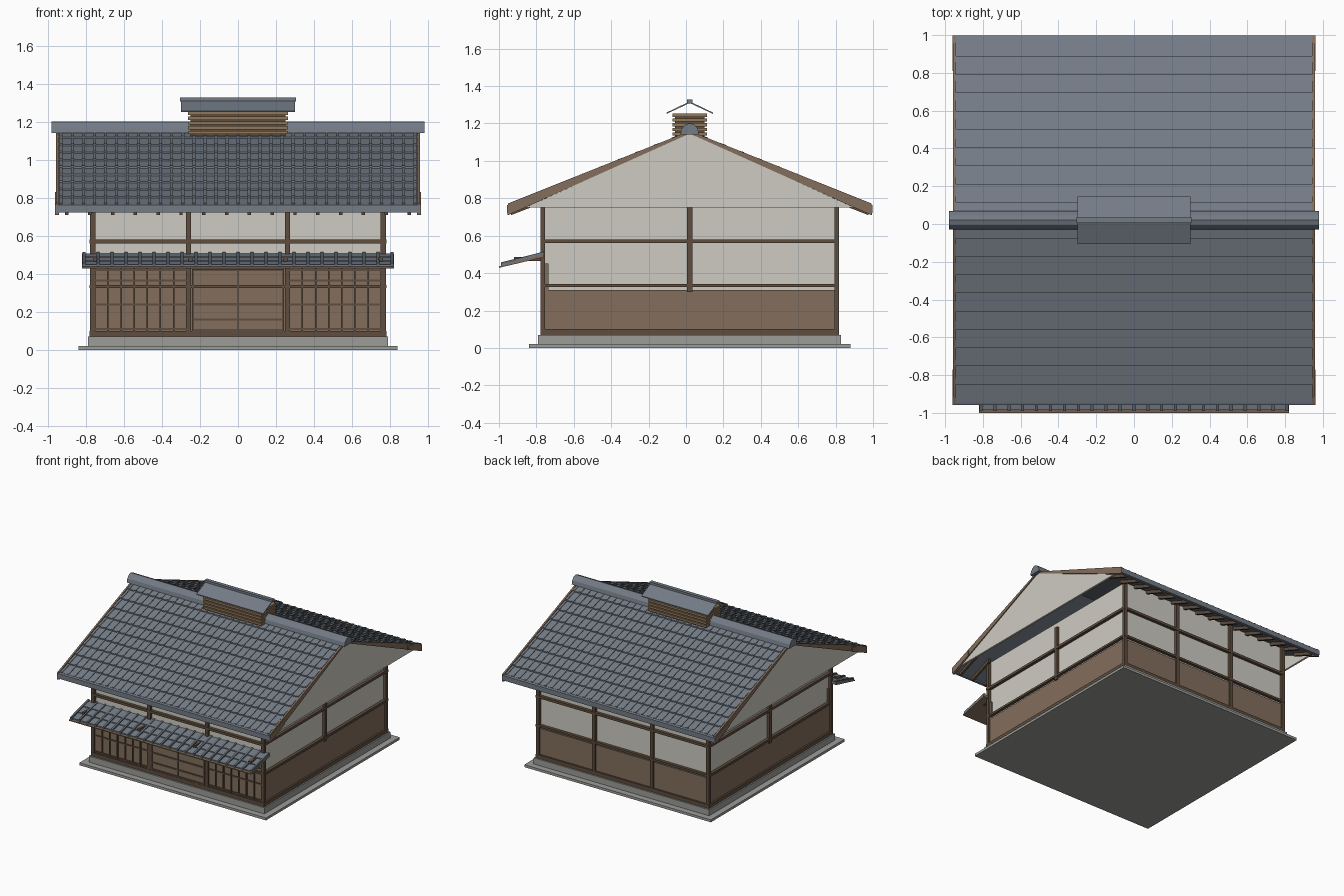
import bpy, bmesh, math

cube = bpy.data.objects.get("Cube")
if cube:
    bpy.data.objects.remove(cube, do_unlink=True)


def material(name, hex_colour):
    def linear(c):
        return c / 12.92 if c <= 0.04045 else ((c + 0.055) / 1.055) ** 2.4
    rgb = [linear(int(hex_colour[i:i + 2], 16) / 255) for i in (0, 2, 4)]
    mat = bpy.data.materials.new(name)
    mat.use_nodes = True
    mat.diffuse_color = (*rgb, 1)
    bsdf = next(n for n in mat.node_tree.nodes if n.type == "BSDF_PRINCIPLED")
    bsdf.inputs["Base Color"].default_value = (*rgb, 1)
    bsdf.inputs["Roughness"].default_value = 0.8
    return mat


SLATE = material("slate tile", "747C86")
DARK_SLATE = material("dark slate", "5F666F")
PLASTER = material("plaster", "CECBC2")
PANEL = material("wood panel", "836E5C")
TIMBER = material("dark timber", "5E4D3E")
LOUVRE = material("louvre wood", "92785A")
STONE = material("stone", "9C9D99")

MID = 0.02                      # centre of the house along y
HX, HY = 0.765, 0.785           # half size of the walls


def prism(profile, x0, x1):
    """A (y, z) outline swept along x."""
    return [[(x, y, z) for y, z in profile] for x in (x0, x1)]


def box(x0, x1, y0, y1, z0, z1):
    return prism([(y0, z0), (y1, z0), (y1, z1), (y0, z1)], x0, x1)


def part(name, mat, solids):
    bm = bmesh.new()
    for ends in solids:
        a, b = [[bm.verts.new(p) for p in ring] for ring in ends]
        bm.faces.new(a)
        bm.faces.new(b[::-1])
        for i in range(len(a)):
            j = (i + 1) % len(a)
            bm.faces.new((a[j], a[i], b[i], b[j]))
    bmesh.ops.recalc_face_normals(bm, faces=bm.faces)
    mesh = bpy.data.meshes.new(name)
    bm.to_mesh(mesh)
    bm.free()
    mesh.materials.append(mat)
    obj = bpy.data.objects.new(name, mesh)
    bpy.context.collection.objects.link(obj)
    return obj


def both_slopes(profile):
    """Outline given as (distance from ridge, z), for front and back."""
    return [[(MID + s * d, z) for d, z in profile] for s in (-1, 1)]


# Stone base
part("base_slab", STONE, [box(-0.84, 0.84, MID - 0.86, MID + 0.86, 0, 0.02)])
part("plinth", STONE, [box(-0.79, 0.79, MID - 0.81, MID + 0.81, 0.02, 0.07)])

# Walls
part("plaster_walls", PLASTER,
     [box(-HX + 0.01, HX - 0.01, MID - HY + 0.01, MID + HY - 0.01, 0.07, 0.8)])
part("lower_panelling", PANEL, [box(-HX, HX, MID - HY, MID + HY, 0.07, 0.31)])
part("front_panelling", PANEL, [box(-HX, HX, MID - HY, MID - HY + 0.03, 0.3, 0.45)])

# Timber frame: corner and middle posts, then beams all round
posts = []
for x in (-HX, -0.26, 0.26, HX):
    for y in (MID - HY, MID + HY):
        posts.append(box(x - 0.014, x + 0.014, y - 0.012, y + 0.012, 0.07, 0.8))
for x in (-HX, HX):
    posts.append(box(x - 0.012, x + 0.012, MID - 0.014, MID + 0.014, 0.3, 0.75))
part("posts", TIMBER, posts)

beams = []
for z0, z1 in ((0.07, 0.1), (0.325, 0.342), (0.56, 0.58)):
    for s in (-1, 1):
        y, x = MID + s * HY, s * HX
        beams.append(box(-HX - 0.015, HX + 0.015, y - 0.014, y + 0.014, z0, z1))
        beams.append(box(x - 0.014, x + 0.014, MID - HY, MID + HY, z0, z1))
part("beams", TIMBER, beams)

# Front lattice and sliding doors
FY = MID - HY
lattice = []
for s in (-1, 1):
    for i in range(1, 7):
        x = s * (0.27 + i * 0.069)
        lattice.append(box(x - 0.004, x + 0.004, FY - 0.009, FY, 0.1, 0.43))
    for z in (0.11, 0.24, 0.365, 0.42):
        lattice.append(box(*sorted((s * 0.27, s * 0.76)), FY - 0.007, FY, z - 0.005, z + 0.005))
part("front_lattice", TIMBER, lattice)

part("door_leaves", PANEL, [box(*xs, FY - 0.006, FY, 0.1, 0.42)
                            for xs in ((-0.24, -0.004), (0.004, 0.24))])
rails = [box(-0.24, 0.24, FY - 0.012, FY, z - 0.006, z + 0.006)
         for z in (0.105, 0.16, 0.24, 0.335, 0.42)]
rails += [box(x - 0.006, x + 0.006, FY - 0.012, FY, 0.1, 0.425) for x in (-0.237, 0, 0.237)]
part("door_rails", TIMBER, rails)

# Main roof: stepped tile courses with raised joints
RIDGE, EAVE, SPAN, ROWS = 1.15, 0.76, 0.965, 10
SLOPE = (RIDGE - EAVE) / SPAN


def courses(lift, thickness):
    pts = []
    for i in range(ROWS):
        d0, d1 = SPAN * i / ROWS, SPAN * (i + 1) / ROWS
        pts += [(d0, RIDGE - SLOPE * d0 + lift), (d1, RIDGE - SLOPE * d1 + lift + 0.009)]
    return pts + [(SPAN, EAVE - thickness), (0, RIDGE - thickness)]


part("roof_tiles", SLATE, [prism(p, -0.945, 0.945) for p in both_slopes(courses(0, 0.03))])
ribs = []
for i in range(33):
    x = -0.93 + i * 1.86 / 32
    ribs += [prism(p, x - 0.008, x + 0.008) for p in both_slopes(courses(0.005, 0.005))]
part("tile_joints", SLATE, ribs)

part("eave_edges", SLATE, [prism(p, -0.96, 0.96) for p in both_slopes(
    [(0.955, 0.722), (0.978, 0.722), (0.978, 0.762), (0.955, 0.772)])])

# Rafters under the eaves
rafter = [(0.76, RIDGE - SLOPE * 0.76 - 0.03), (0.955, 0.737), (0.955, 0.71),
          (0.76, RIDGE - SLOPE * 0.76 - 0.057)]
part("rafters", TIMBER, [prism(p, x - 0.009, x + 0.009) for p in both_slopes(rafter)
                         for x in [-0.9 + i * 0.12 for i in range(16)]])

# Gable ends
gable = [(MID - 0.88, 0.75), (MID + 0.88, 0.75), (MID, 1.148)]
barge = [(0, 1.16), (0.972, 0.772), (0.972, 0.71), (0, 1.146)]
tip = [(0.79, 0.83), (0.974, 0.765), (0.974, 0.71), (0.79, 0.79)]
gables, boards, tips = [], [], []
for s in (-1, 1):
    gables.append(prism(gable, s * 0.935, s * 0.95))
    boards += [prism(p, s * 0.943, s * 0.957) for p in both_slopes(barge)]
    tips += [prism(p, s * 0.95, s * 0.962) for p in both_slopes(tip)]
part("gable_walls", PLASTER, gables)
part("barge_boards", PANEL, boards)
part("barge_board_tips", PANEL, tips)

# Ridge cap
arc = [(MID + 0.05 * math.cos(math.pi * i / 6), 1.14 + 0.062 * math.sin(math.pi * i / 6))
       for i in range(7)]
part("ridge_cap", SLATE, [prism(arc, -0.98, 0.98)])

# Louvred roof vent with its own small roof
part("vent_core", TIMBER, [box(-0.25, 0.25, MID - 0.08, MID + 0.08, 1.1, 1.245)])
part("vent_slats", LOUVRE, [box(-0.262, 0.262, MID - 0.093, MID + 0.093, z, z + 0.017)
                            for z in [1.135 + i * 0.025 for i in range(5)]])
part("vent_roof", SLATE, [prism(p, -0.3, 0.3) for p in both_slopes(
    [(0, 1.318), (0.125, 1.258), (0.125, 1.251), (0, 1.309)])])
part("vent_ridge", SLATE, [box(-0.305, 0.305, MID - 0.015, MID + 0.015, 1.308, 1.328)])

# Front canopy
part("canopy_deck", PANEL, [prism(
    [(-1, 0.428), (-1, 0.436), (-0.76, 0.501), (-0.76, 0.485)], -0.82, 0.82)])
part("canopy_tiles", SLATE, [prism(
    [(-0.985, 0.438), (-0.985, 0.449), (-0.91, 0.464), (-0.91, 0.471),
     (-0.84, 0.485), (-0.84, 0.492), (-0.76, 0.508), (-0.76, 0.495)], -0.82, 0.82)])
part("canopy_ribs", DARK_SLATE, [prism(
    [(-0.99, 0.436), (-0.99, 0.457), (-0.76, 0.515), (-0.76, 0.495)], x - 0.008, x + 0.008)
    for x in [-0.81 + i * 0.0736 for i in range(23)]])
part("canopy_brackets", TIMBER, [box(x - 0.01, x + 0.01, -0.92, -0.76, 0.465, 0.485)
                                 for x in (-0.75, -0.25, 0.25, 0.75)])
